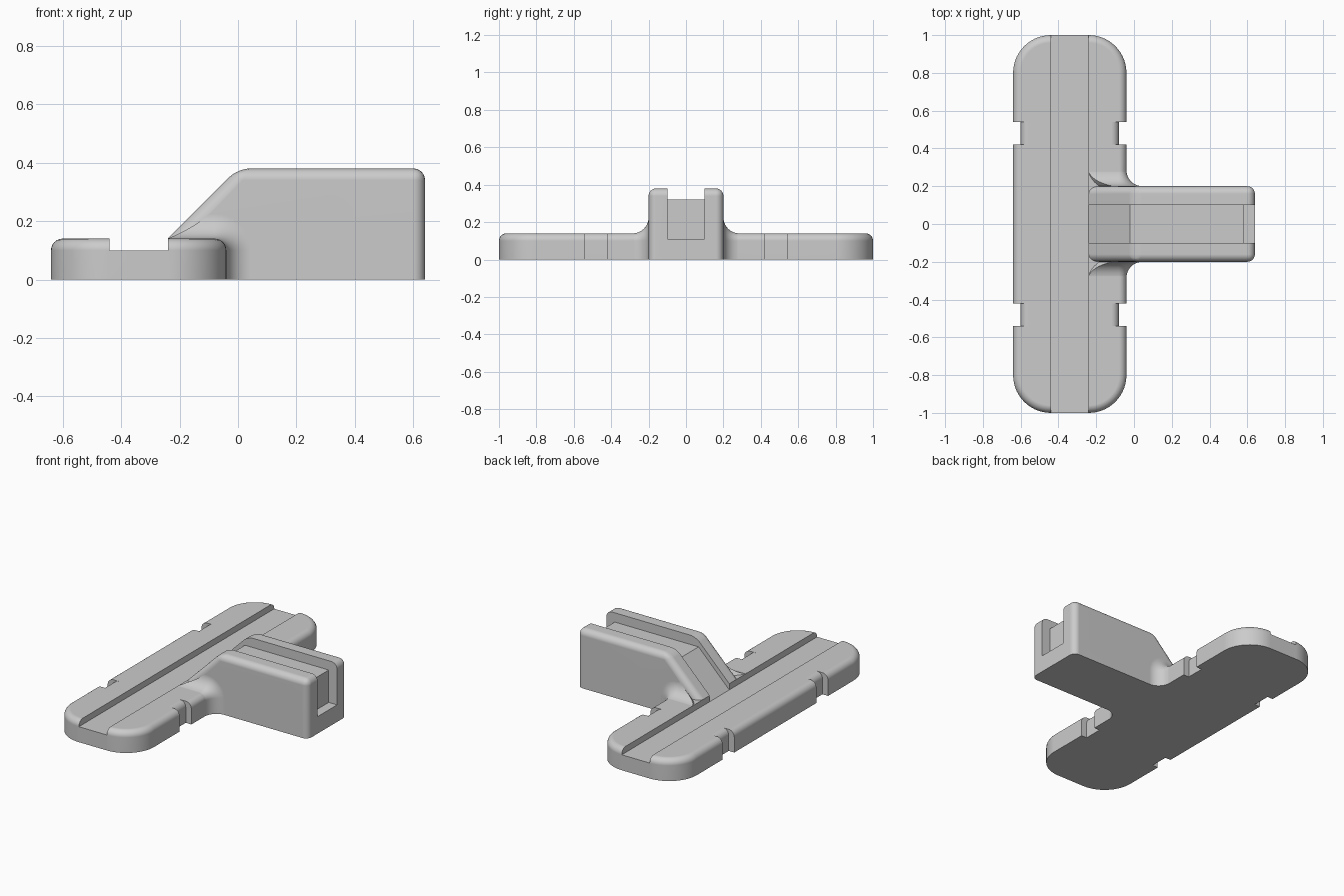
import bpy
import bmesh
from math import sin, cos, pi, sqrt

old = bpy.data.objects.get("Cube")
if old:
    bpy.data.objects.remove(old, do_unlink=True)

# Main sizes
BASE_X, BASE_HALF, BASE_H = -0.34, 0.3, 0.14
ARM_END, ARM_HALF, ARM_H = 0.64, 0.2, 0.38
GROOVE_HALF, GROOVE_Z = 0.1, 0.1
ROUND, BLEND = 0.04, 0.085

grey = bpy.data.materials.new("light grey")
grey.use_nodes = True
grey.diffuse_color = (0.6, 0.6, 0.6, 1)
grey.node_tree.nodes["Principled BSDF"].inputs["Base Color"].default_value = grey.diffuse_color


def make_object(name, bm):
    bmesh.ops.recalc_face_normals(bm, faces=bm.faces)
    mesh = bpy.data.meshes.new(name)
    bm.to_mesh(mesh)
    bm.free()
    mesh.materials.append(grey)
    obj = bpy.data.objects.new(name, mesh)
    bpy.context.collection.objects.link(obj)
    return obj


def loft(sections):
    """Closed solid through xz outlines, each given with its y."""
    bm = bmesh.new()
    rings = [[bm.verts.new((x, y, z)) for x, z in pts] for y, pts in sections]
    for a, b in zip(rings, rings[1:]):
        for i in range(len(a)):
            j = (i + 1) % len(a)
            bm.faces.new((a[i], a[j], b[j], b[i]))
    bm.faces.new(rings[0])
    bm.faces.new(rings[-1])
    bmesh.ops.recalc_face_normals(bm, faces=bm.faces)
    return bm


def prism(pts, y0, y1):
    return loft([(y0, pts), (y1, pts)])


def box(x0, x1, z0, z1):
    return [(x0, z0), (x1, z0), (x1, z1), (x0, z1)]


def round_edges(bm, rule, size, segments):
    edges = [e for e in bm.edges if rule(*[v.co for v in e.verts])]
    bmesh.ops.bevel(bm, geom=edges, offset=size, segments=segments,
                    profile=0.5, affect='EDGES', clamp_overlap=True)


def arc(cx, cz, r, n=8):
    """Quarter arc from straight up to +x."""
    return [(cx + r * sin(i / n * pi / 2), cz + r * cos(i / n * pi / 2)) for i in range(n + 1)]


# Long crossbar with rounded ends and a softened top rim
bm = prism(box(BASE_X - BASE_HALF, BASE_X + BASE_HALF, 0, BASE_H), -1, 1)
round_edges(bm, lambda a, b: abs(a.z - b.z) > 0.1, 0.2, 14)
round_edges(bm, lambda a, b: min(a.z, b.z) > BASE_H - 0.001, ROUND, 6)
body = make_object("t_shaped_body", bm)

# Arm with a sloped start
start_x = BASE_X + GROOVE_HALF
bm = prism([(start_x - ROUND, 0), (ARM_END, 0), (ARM_END, ARM_H), (0, ARM_H),
            (start_x - ROUND, GROOVE_Z)], -ARM_HALF, ARM_HALF)
round_edges(bm, lambda a, b: max(a.z, b.z) > 0.2, ROUND, 6)
parts = [make_object("arm", bm)]

# Concave blends between crossbar and arm
for side in (-1, 1):
    sections = []
    steps = 10
    for i in range(-1, steps + 1):
        t = max(i, 0) / steps * pi / 2
        d = BLEND * (1 - cos(t)) if i >= 0 else -0.05
        g = BLEND * (1 - sin(t))
        if i == steps:
            g = -0.001
        shift = ROUND * (1 - max(d, 0) / BLEND) ** 2 * sqrt(2)
        left = start_x - ROUND + shift
        top = BASE_H + g
        pts = [(left, 0), (left, GROOVE_Z), (top - ARM_H + shift, top)]
        pts += arc(BASE_X + BASE_HALF - ROUND, BASE_H - ROUND, ROUND + g)
        pts.append((BASE_X + BASE_HALF + g, 0))
        sections.append((side * (ARM_HALF + d), pts))
    parts.append(make_object("blend", loft(sections)))

# Grooves along the crossbar and the arm, with a slot in the arm end
cutters = [
    make_object("crossbar_groove_cutter",
                prism(box(BASE_X - GROOVE_HALF, start_x, GROOVE_Z, 0.5), -1.1, 1.1)),
    make_object("arm_groove_cutter",
                prism([(start_x - 0.01, GROOVE_Z), (start_x, GROOVE_Z), (-0.02, 0.32),
                       (0.58, 0.32), (0.58, 0.11), (0.7, 0.11), (0.7, 0.5),
                       (start_x - 0.01, 0.5)], -GROOVE_HALF, GROOVE_HALF)),
]

# Four side notches with rounded tops
for sx in (-1, 1):
    for sy in (-1, 1):
        inner = BASE_HALF - ROUND
        pts = [(inner - ROUND, 0.3)] + arc(inner - ROUND, BASE_H - ROUND, ROUND)
        pts += [(inner, -0.1), (0.4, -0.1), (0.4, 0.3)]
        pts = [(BASE_X + sx * u, z) for u, z in pts]
        cutters.append(make_object("notch_cutter", prism(pts, sy * 0.42, sy * 0.54)))

# Join the parts, then cut
bpy.ops.object.select_all(action='DESELECT')
body.select_set(True)
bpy.context.view_layer.objects.active = body
for tool in parts + cutters:
    mod = body.modifiers.new("shape", 'BOOLEAN')
    mod.operation = 'UNION' if tool in parts else 'DIFFERENCE'
    mod.solver = 'EXACT'
    mod.object = tool
    bpy.ops.object.modifier_apply(modifier=mod.name)
    bpy.data.objects.remove(tool, do_unlink=True)

# Smooth rounds with crisp edges
bpy.ops.object.shade_smooth_by_angle(angle=pi / 6)
weighted = body.modifiers.new("flat_face_normals", 'WEIGHTED_NORMAL')
weighted.keep_sharp = True
